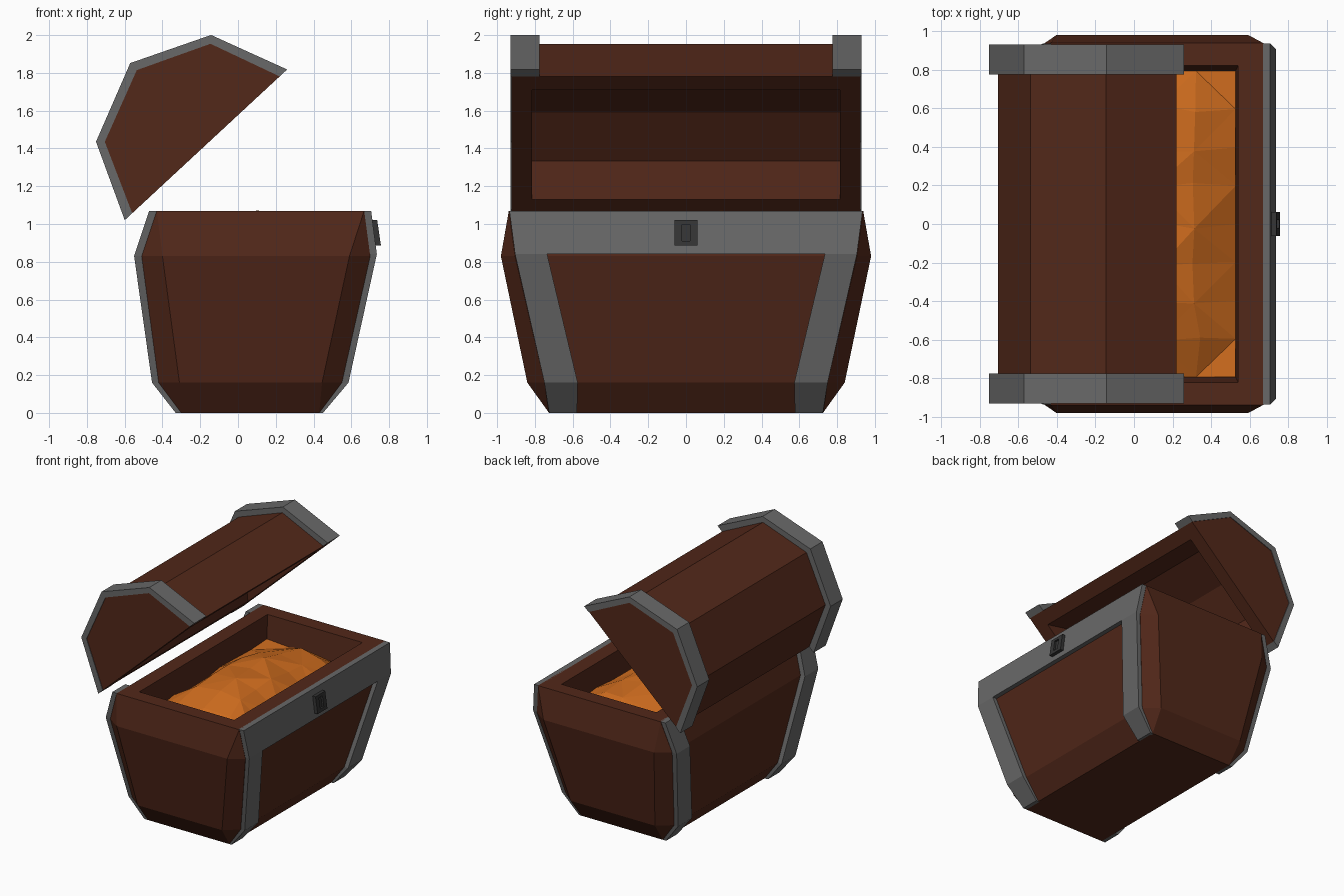
import bpy, bmesh, random
from mathutils import Vector

if "Cube" in bpy.data.objects:
    bpy.data.objects.remove(bpy.data.objects["Cube"])

random.seed(4)


def material(name, r, g, b):
    m = bpy.data.materials.new(name)
    m.diffuse_color = (r, g, b, 1)
    m.use_nodes = True
    m.node_tree.nodes["Principled BSDF"].inputs["Base Color"].default_value = m.diffuse_color
    return m


WOOD = material("wood", 0.085, 0.021, 0.010)
IRON = material("iron", 0.14, 0.14, 0.14)
DARK = material("dark_iron", 0.035, 0.035, 0.035)
GOLD = material("gold", 0.62, 0.15, 0.013)


def finish(name, bm, mat, normals=True):
    bmesh.ops.remove_doubles(bm, verts=bm.verts, dist=0.0005)
    if normals:
        bmesh.ops.recalc_face_normals(bm, faces=bm.faces)
    mesh = bpy.data.meshes.new(name)
    bm.to_mesh(mesh)
    bm.free()
    mesh.materials.append(mat)
    ob = bpy.data.objects.new(name, mesh)
    bpy.context.collection.objects.link(ob)
    return ob


def loft(name, rings, mat):
    """Skin equal-length rings of points and cap both ends."""
    bm = bmesh.new()
    loops = [[bm.verts.new(p) for p in r] for r in rings]
    n = len(rings[0])
    for a, b in zip(loops, loops[1:]):
        for i in range(n):
            j = (i + 1) % n
            bm.faces.new((a[i], a[j], b[j], b[i]))
    bm.faces.new(loops[0])
    bm.faces.new(loops[-1])
    return finish(name, bm, mat)


def octagon(z, x0, x1, y, ex0=None, ex1=None, ey=None):
    """Side faces at x0/x1 up to +-y; end faces at +-ey from ex0 to ex1."""
    if ey is None:
        ex0, ex1, ey = x0, x1, y
    return [(x1, -y, z), (x1, y, z), (ex1, ey, z), (ex0, ey, z),
            (x0, y, z), (x0, -y, z), (ex0, -ey, z), (ex1, -ey, z)]


# Chest body with hollow top
loft("chest_body", [
    octagon(0, -0.30, 0.43, 0.725),
    octagon(0.16, -0.42, 0.55, 0.75, -0.31, 0.445, 0.84),
    octagon(0.83, -0.51, 0.70, 0.905, -0.40, 0.59, 0.98),
    octagon(1.07, -0.43, 0.668, 0.938),
    octagon(1.07, -0.31, 0.54, 0.82),
    octagon(0.75, -0.29, 0.52, 0.78)], WOOD)


# Iron straps: levels of (inner x, outer x, z, y0, y1)
def strap(name, levels):
    loft(name, [[(xi, a, z), (xi, b, z), (xo, b, z), (xo, a, z)]
                for xi, xo, z, a, b in levels], IRON)


for s, side in ((-1, "left"), (1, "right")):
    strap("front_strap_" + side, [
        (0.42, 0.45, 0, s * 0.577, s * 0.725),
        (0.54, 0.585, 0.16, s * 0.573, s * 0.75),
        (0.69, 0.735, 0.84, s * 0.735, s * 0.905)])
    strap("back_strap_" + side, [
        (-0.29, -0.33, 0, s * 0.577, s * 0.725),
        (-0.41, -0.455, 0.16, s * 0.573, s * 0.75),
        (-0.50, -0.55, 0.83, s * 0.735, s * 0.905),
        (-0.42, -0.47, 1.07, s * 0.77, s * 0.935)])
strap("front_rim_band", [(0.69, 0.735, 0.84, -0.905, 0.905),
                         (0.66, 0.705, 1.07, -0.935, 0.935)])


# Lock plate with a raised frame around a keyhole recess
def lock_ring(hy, z0, z1, d):
    def px(z):
        return 0.737 - (z - 1.02) * 0.148 + d
    return [(px(z), y, z) for y, z in
            ((-hy, z0), (hy, z0), (hy, z1), (-hy, z1))]


loft("lock", [lock_ring(0.062, 0.885, 1.02, -0.04),
              lock_ring(0.062, 0.885, 1.02, 0),
              lock_ring(0.022, 0.91, 0.997, 0),
              lock_ring(0.022, 0.91, 0.997, -0.015)], DARK)

# Lid: half-barrel drawn in its own plane (u along rim, n outward)
HINGE = Vector((-0.56, 1.057))
U, N = Vector((0.733, 0.680)), Vector((-0.680, 0.733))
SHELL = [(0, 0), (0.151, 0.376), (0.533, 0.539), (0.914, 0.376), (1.065, 0)]
HOLLOW = [(0.107, 0), (0.23, 0.163), (0.533, 0.233), (0.835, 0.163), (0.958, 0)]
OUTER = [(-0.054, 0), (0.117, 0.408), (0.533, 0.590), (0.948, 0.408), (1.119, 0)]


def lid_point(p, y):
    q = HINGE + U * p[0] + N * p[1]
    return (q.x, y, q.y)


bm = bmesh.new()


def arch(profile, y):
    return [bm.verts.new(lid_point(p, y)) for p in profile]


o0, o1 = arch(SHELL, -0.925), arch(SHELL, 0.925)
i0, i1 = arch(HOLLOW, -0.815), arch(HOLLOW, 0.815)
for a, b in ((o0, o1), (i0, i1)):
    bm.faces.new(a)
    bm.faces.new(b)
    for k in range(4):
        bm.faces.new((a[k], a[k + 1], b[k + 1], b[k]))
rim_out = [o0[0], o0[4], o1[4], o1[0]]
rim_in = [i0[0], i0[4], i1[4], i1[0]]
for k in range(4):
    j = (k + 1) % 4
    bm.faces.new((rim_out[k], rim_out[j], rim_in[j], rim_in[k]))
finish("lid", bm, WOOD)

# Iron hoops on both lid ends
for s, side in ((-1, "left"), (1, "right")):
    loft("lid_hoop_" + side, [
        [lid_point(a, s * 0.775), lid_point(b, s * 0.775),
         lid_point(b, s * 0.93), lid_point(a, s * 0.93)]
        for a, b in zip(SHELL, OUTER)], IRON)

# Faceted heap of gold
bm = bmesh.new()
NX, NY = 4, 8
grid = []
for i in range(NX + 1):
    row = []
    for j in range(NY + 1):
        u, v = 2 * i / NX - 1, 2 * j / NY - 1
        edge = abs(u) == 1 or abs(v) == 1
        z = 0.87 + 0.20 * (1 - u * u) * (1 - abs(v) ** 3)
        z += random.uniform(-0.02, 0.02)
        k = 0 if edge else 0.025
        row.append(bm.verts.new((0.115 + 0.412 * u + random.uniform(-k, k),
                                 0.793 * v + random.uniform(-k, k),
                                 min(z, 1.075))))
    grid.append(row)
for i in range(NX):
    for j in range(NY):
        a, b = grid[i][j], grid[i + 1][j]
        c, d = grid[i + 1][j + 1], grid[i][j + 1]
        if (i + j) % 2:
            bm.faces.new((a, b, c))
            bm.faces.new((a, c, d))
        else:
            bm.faces.new((a, b, d))
            bm.faces.new((b, c, d))
finish("gold_heap", bm, GOLD, normals=False)
